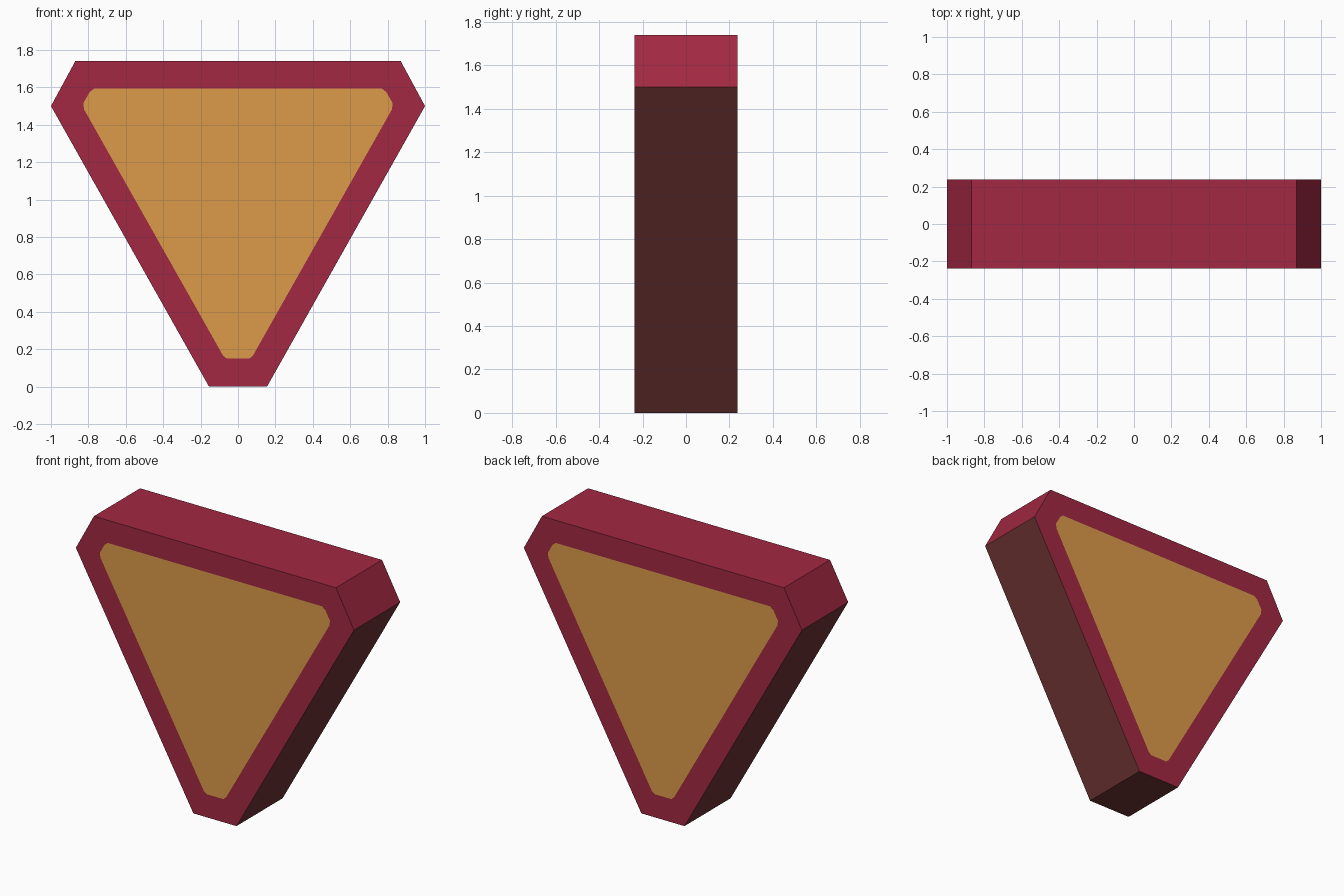
import bpy, bmesh

if "Cube" in bpy.data.objects:
    bpy.data.objects.remove(bpy.data.objects["Cube"])

HALF_DEPTH = 0.237


def material(name, srgb):
    lin = [((c / 255 + 0.055) / 1.055) ** 2.4 for c in srgb]
    m = bpy.data.materials.new(name)
    m.diffuse_color = (*lin, 1)
    m.use_nodes = True
    m.node_tree.nodes["Principled BSDF"].inputs["Base Color"].default_value = m.diffuse_color
    return m


mats = [material("crimson", (162, 40, 66)),
        material("gold", (220, 154, 74)),
        material("dark brown", (109, 51, 51))]


def mirrored(right):
    """Close a right-hand half profile by mirroring it over x = 0."""
    return right + [(-x, z) for x, z in reversed(right)]


# Outer six-sided outline, and panel outline with two points per softened corner
outer = mirrored([(0.155, 0.0), (1.0, 1.5), (0.87, 1.74)])
panel = mirrored([(0.06, 0.15), (0.08, 0.166),
                  (0.823, 1.482), (0.827, 1.515),
                  (0.793, 1.575), (0.77, 1.593)])
n = len(outer)

bm = bmesh.new()
rims = []
for y in (-HALF_DEPTH, HALF_DEPTH):
    o = [bm.verts.new((x, y, z)) for x, z in outer]
    p = [bm.verts.new((x, y, z)) for x, z in panel]
    rims.append(o)
    # Gold centre panel, flush with the border
    bm.faces.new(p).material_index = 1
    # Crimson border around it
    for i in range(n):
        j = (i + 1) % n
        bm.faces.new((o[i], p[2 * i + 1], p[2 * i]))
        bm.faces.new((o[i], o[j], p[2 * j], p[2 * i + 1]))

# Side walls: those facing downward are dark brown
front, back = rims
walls = []
for i in range(n):
    j = (i + 1) % n
    walls.append(bm.faces.new((front[i], front[j], back[j], back[i])))
bmesh.ops.recalc_face_normals(bm, faces=bm.faces[:])
bm.normal_update()
for f in walls:
    f.material_index = 2 if f.normal.z < -0.1 else 0

mesh = bpy.data.meshes.new("wedge_block")
bm.to_mesh(mesh)
bm.free()
for m in mats:
    mesh.materials.append(m)
bpy.context.collection.objects.link(bpy.data.objects.new("wedge_block", mesh))
